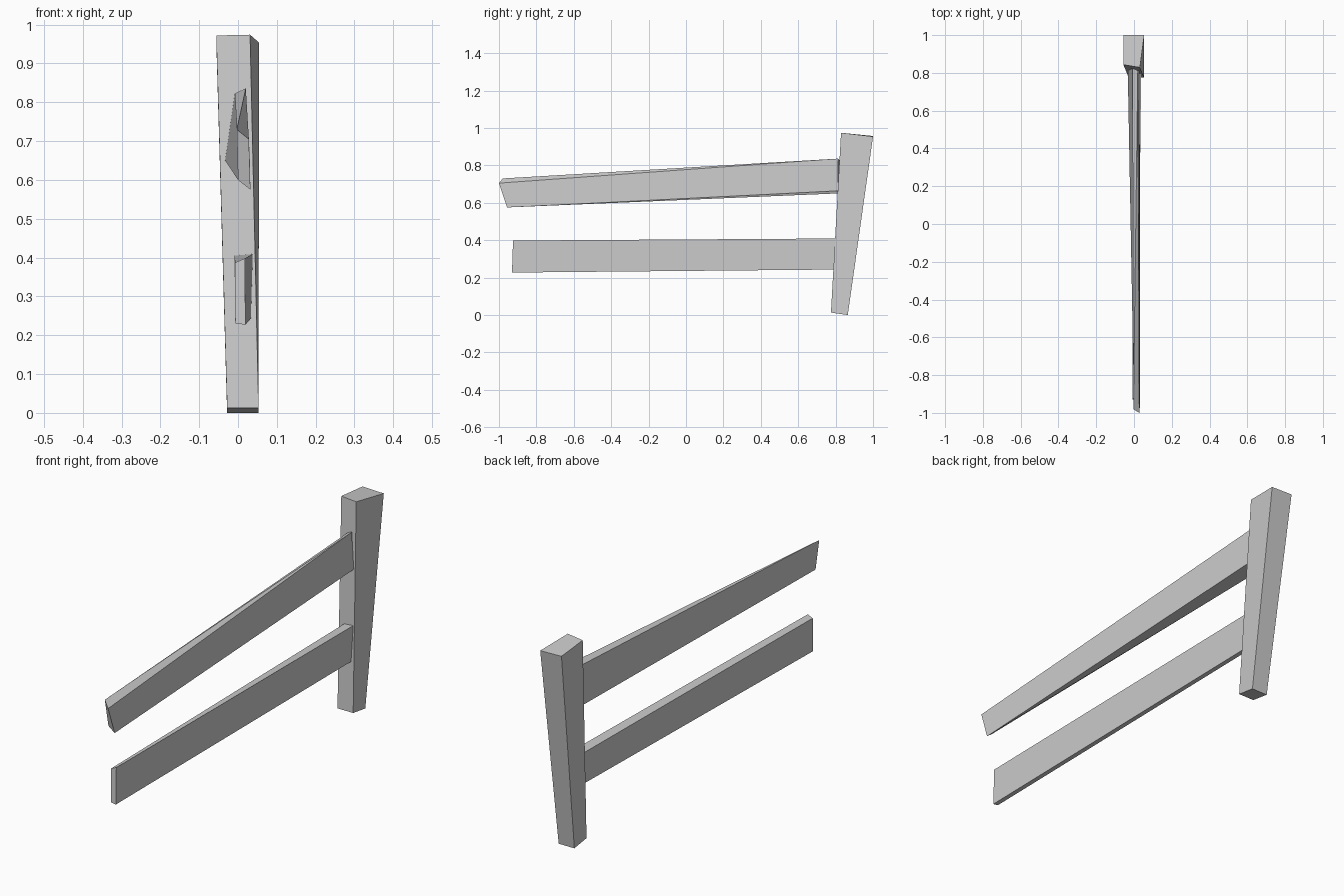
import bpy
import bmesh


def plank(name, start, end, split_top=False):
    """Rough-cut beam: a solid stretched between two four-cornered ends."""
    bm = bmesh.new()
    a = [bm.verts.new(p) for p in start]
    b = [bm.verts.new(p) for p in end]
    bm.faces.new(a)
    bm.faces.new(b[::-1])
    for i in range(4):
        j = (i + 1) % 4
        if split_top and i == 0:      # twisted top, folded on its diagonal
            bm.faces.new((a[0], b[1], a[1]))
            bm.faces.new((a[0], b[0], b[1]))
        else:
            bm.faces.new((a[i], b[i], b[j], a[j]))
    bmesh.ops.recalc_face_normals(bm, faces=bm.faces)
    mesh = bpy.data.meshes.new(name)
    bm.to_mesh(mesh)
    bm.free()
    obj = bpy.data.objects.new(name, mesh)
    bpy.context.collection.objects.link(obj)
    return obj


# Leaning post, wider at the top (bottom end, then top end)
plank("fence_post",
      [(-0.028, 0.775, 0.013), (0.053, 0.775, 0.013),
       (0.053, 0.865, 0.0), (-0.028, 0.865, 0.0)],
      [(-0.056, 0.843, 0.972), (0.031, 0.829, 0.974),
       (0.054, 1.0, 0.954), (-0.056, 1.0, 0.957)])

# Rails: free end, then post end; corners top left, top right, bottom right, bottom left
plank("upper_rail",
      [(-0.003, -0.98, 0.73), (0.028, -1.0, 0.705),
       (0.032, -0.957, 0.575), (0.0, -0.957, 0.6)],
      [(-0.008, 0.825, 0.822), (0.02, 0.812, 0.836),
       (0.03, 0.812, 0.664), (-0.033, 0.812, 0.65)], split_top=True)

plank("lower_rail",
      [(-0.008, -0.925, 0.387), (0.018, -0.925, 0.398),
       (0.019, -0.93, 0.227), (-0.007, -0.93, 0.231)],
      [(-0.009, 0.803, 0.405), (0.038, 0.803, 0.409),
       (0.033, 0.793, 0.243), (-0.003, 0.793, 0.256)])
